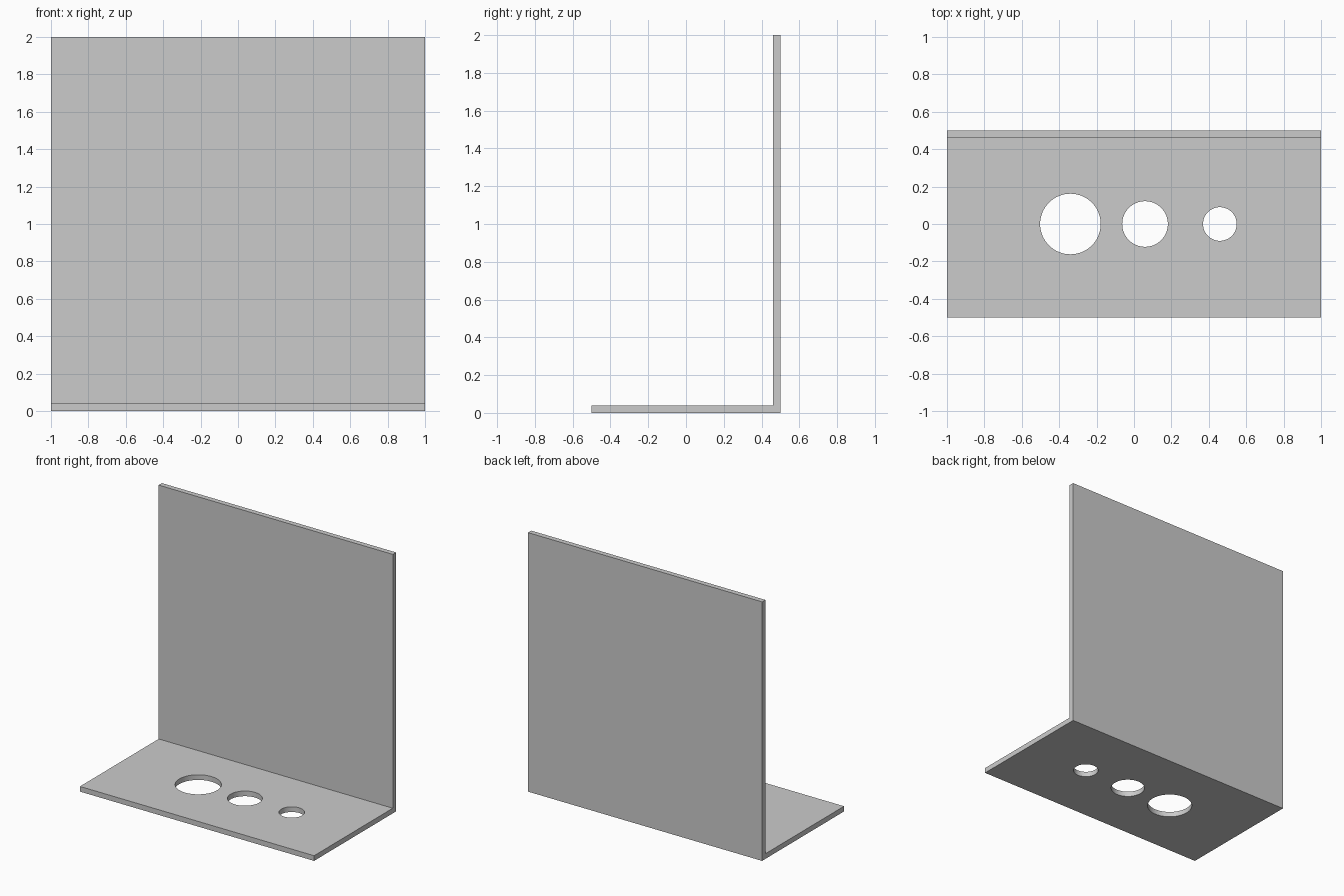
import bpy, bmesh

if "Cube" in bpy.data.objects:
    bpy.data.objects.remove(bpy.data.objects["Cube"])

T = 0.04  # sheet thickness

# L-shaped bracket: side profile (y, z) extruded along x
profile = [(-0.5, 0), (0.5, 0), (0.5, 2), (0.5 - T, 2), (0.5 - T, T), (-0.5, T)]
bm = bmesh.new()
face = bm.faces.new([bm.verts.new((-1, y, z)) for y, z in profile])
ext = bmesh.ops.extrude_face_region(bm, geom=[face])
moved = [g for g in ext["geom"] if isinstance(g, bmesh.types.BMVert)]
bmesh.ops.translate(bm, vec=(2, 0, 0), verts=moved)
bmesh.ops.recalc_face_normals(bm, faces=bm.faces)
mesh = bpy.data.meshes.new("angle_bracket")
bm.to_mesh(mesh)
bm.free()
bracket = bpy.data.objects.new("angle_bracket", mesh)
bpy.context.collection.objects.link(bracket)


def drill(x, radius):
    """Cut a round hole through the base flange."""
    bpy.ops.mesh.primitive_cylinder_add(vertices=64, radius=radius, depth=0.3, location=(x, 0, T / 2))
    cutter = bpy.context.object
    cutter.name = "hole_cutter"
    cutter.hide_render = True
    mod = bracket.modifiers.new("hole", "BOOLEAN")
    mod.operation = "DIFFERENCE"
    mod.solver = "EXACT"
    mod.object = cutter
    bpy.context.view_layer.objects.active = bracket
    bpy.ops.object.modifier_apply(modifier=mod.name)
    bpy.data.objects.remove(cutter)


# Three holes of decreasing size
for x, radius in [(-0.34, 0.162), (0.059, 0.122), (0.459, 0.09)]:
    drill(x, radius)

# Smooth hole walls, sharp sheet edges
bpy.ops.object.select_all(action="DESELECT")
bracket.select_set(True)
bpy.context.view_layer.objects.active = bracket
bpy.ops.object.shade_smooth_by_angle(angle=0.52)
